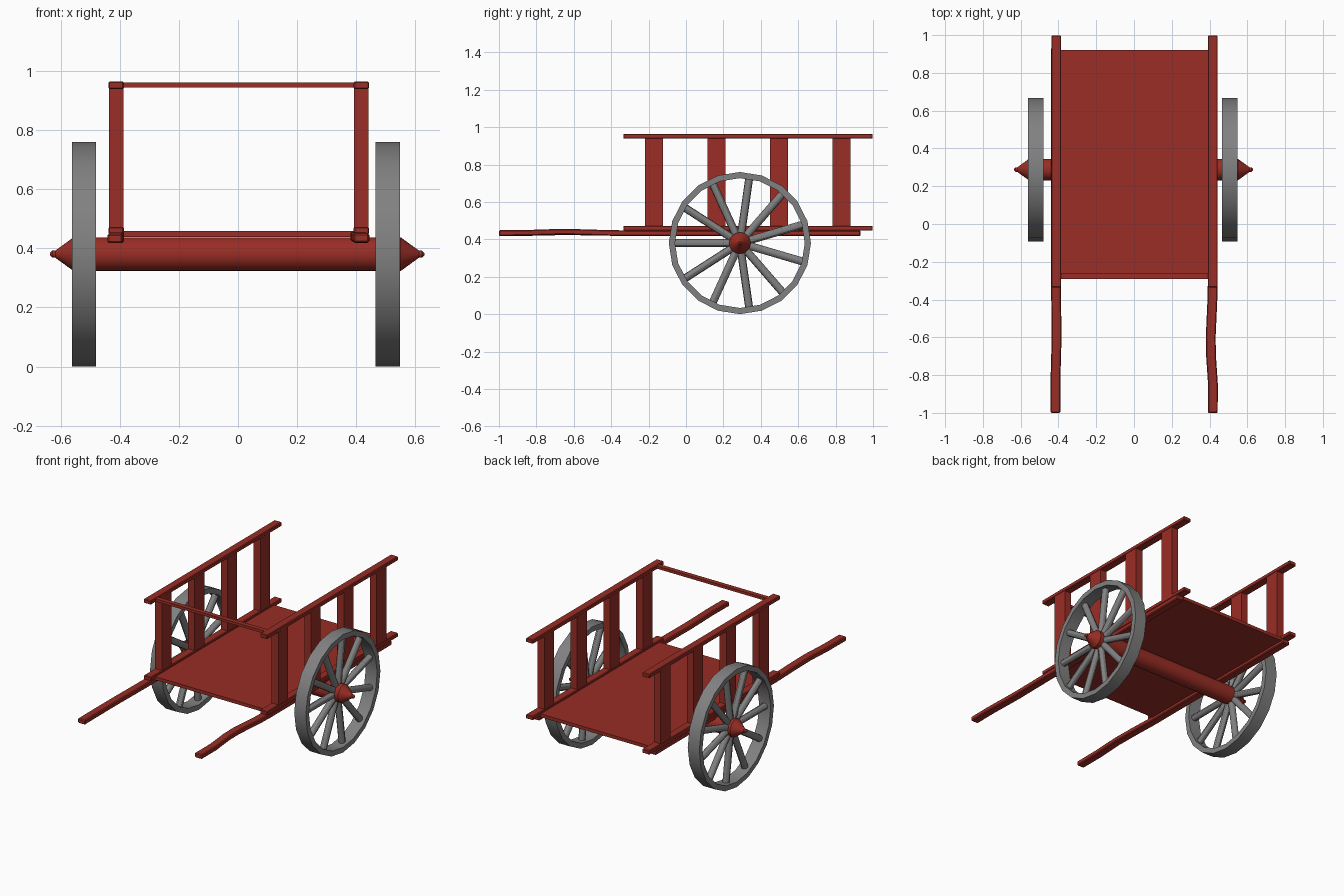
import bpy, bmesh, math
from mathutils import Matrix, Vector

cube = bpy.data.objects.get("Cube")
if cube:
    bpy.data.objects.remove(cube, do_unlink=True)


def material(name, color):
    m = bpy.data.materials.new(name)
    m.use_nodes = True
    m.diffuse_color = color
    m.node_tree.nodes["Principled BSDF"].inputs["Base Color"].default_value = color
    return m


RED = material("red paint", (0.32, 0.026, 0.018, 1))
GREY = material("grey metal", (0.22, 0.22, 0.22, 1))
AXLE_Y, AXLE_Z = 0.288, 0.38


def finish(name, bm, mat, bevel=0, smooth=False):
    bmesh.ops.recalc_face_normals(bm, faces=bm.faces)
    mesh = bpy.data.meshes.new(name)
    bm.to_mesh(mesh)
    bm.free()
    mesh.materials.append(mat)
    ob = bpy.data.objects.new(name, mesh)
    bpy.context.collection.objects.link(ob)
    if bevel:
        mod = ob.modifiers.new("soft edges", 'BEVEL')
        mod.width = bevel
        mod.segments = 1
    if smooth:
        bpy.ops.object.select_all(action='DESELECT')
        ob.select_set(True)
        bpy.context.view_layer.objects.active = ob
        bpy.ops.object.shade_smooth_by_angle(angle=math.radians(30))
    return ob


def box(name, x, y, z, bevel=0):
    """Box from (min, max) pairs."""
    bm = bmesh.new()
    bmesh.ops.create_cube(bm, size=1)
    for v in bm.verts:
        v.co = [lo + (c + 0.5) * (hi - lo) for c, (lo, hi) in zip(v.co, (x, y, z))]
    return finish(name, bm, RED, bevel)


def lathe(bm, profile, sides, closed=False):
    """Spin (x, radius) points around the axle line."""
    rings = []
    for i in range(sides):
        a = math.tau * i / sides
        rings.append([bm.verts.new((x, AXLE_Y + r * math.sin(a), AXLE_Z + r * math.cos(a)))
                      for x, r in profile])
    n = len(profile)
    for i in range(sides):
        a, b = rings[i], rings[(i + 1) % sides]
        for j in range(n if closed else n - 1):
            k = (j + 1) % n
            bm.faces.new((a[j], a[k], b[k], b[j]))
    if not closed:
        bm.faces.new([r[0] for r in rings])
        bm.faces.new([r[-1] for r in rings])


def shaft(name, path):
    """Square beam swept through (x, y, z) centres."""
    bm = bmesh.new()
    rings = [[bm.verts.new((x + sx * 0.026, y, z + sz * 0.015))
              for sx, sz in ((-1, -1), (1, -1), (1, 1), (-1, 1))] for x, y, z in path]
    for a, b in zip(rings, rings[1:]):
        for j in range(4):
            k = (j + 1) % 4
            bm.faces.new((a[j], a[k], b[k], b[j]))
    bm.faces.new(rings[0])
    bm.faces.new(rings[-1])
    finish(name, bm, RED, 0.005)


# Bed and front crossbar
box("bed", (-0.39, 0.392), (-0.29, 0.92), (0.438, 0.459))
box("front_crossbar", (-0.39, 0.395), (-0.29, -0.26), (0.944, 0.961))

# Side frames: two rails joined by four posts
for side, x in (("right", -0.412), ("left", 0.417)):
    span = (x - 0.026, x + 0.026)
    box(side + "_lower_rail", span, (-0.335, 0.998), (0.446, 0.472), 0.004)
    box(side + "_upper_rail", span, (-0.335, 0.998), (0.938, 0.964), 0.004)
    for i in range(4):
        y = -0.171 + i * 0.334
        box(f"{side}_post_{i + 1}", (x - 0.024, x + 0.024), (y - 0.049, y + 0.049), (0.465, 0.945))

# Pulling shafts, slightly warped
shaft("right_shaft", [(-0.416, -1, 0.433), (-0.416, -0.83, 0.434), (-0.411, -0.65, 0.438),
                      (-0.411, -0.5, 0.436), (-0.413, -0.33, 0.433), (-0.413, 0.933, 0.433)])
shaft("left_shaft", [(0.417, -1, 0.434), (0.418, -0.85, 0.435), (0.408, -0.7, 0.44),
                     (0.406, -0.6, 0.44), (0.415, -0.4, 0.434), (0.417, -0.3, 0.433),
                     (0.417, 0.933, 0.433)])

# Axle with pointed ends and small knobs
half = [(0.55, 0.057), (0.612, 0.012), (0.622, 0.012), (0.63, 0.004)]
bm = bmesh.new()
lathe(bm, [(-x - 0.006, r) for x, r in reversed(half)] + half, 24)
finish("axle", bm, RED, smooth=True)

# Wheels: faceted rim and eleven round spokes
for side, x in (("right", -0.521), ("left", 0.506)):
    bm = bmesh.new()
    lathe(bm, [(x - 0.041, 0.38), (x + 0.041, 0.38), (x + 0.041, 0.347), (x - 0.041, 0.347)], 20, True)
    finish(side + "_wheel_rim", bm, GREY, smooth=True)
    bm = bmesh.new()
    for i in range(11):
        a = math.pi + math.tau * i / 11
        d = Vector((0, math.cos(a), math.sin(a)))
        spin = d.to_track_quat('Z', 'X').to_matrix().to_4x4()
        place = Matrix.Translation(Vector((x, AXLE_Y, AXLE_Z)) + d * 0.2)
        bmesh.ops.create_cone(bm, cap_ends=True, segments=12, radius1=0.021, radius2=0.021,
                              depth=0.31, matrix=place @ spin)
    finish(side + "_wheel_spokes", bm, GREY, smooth=True)
